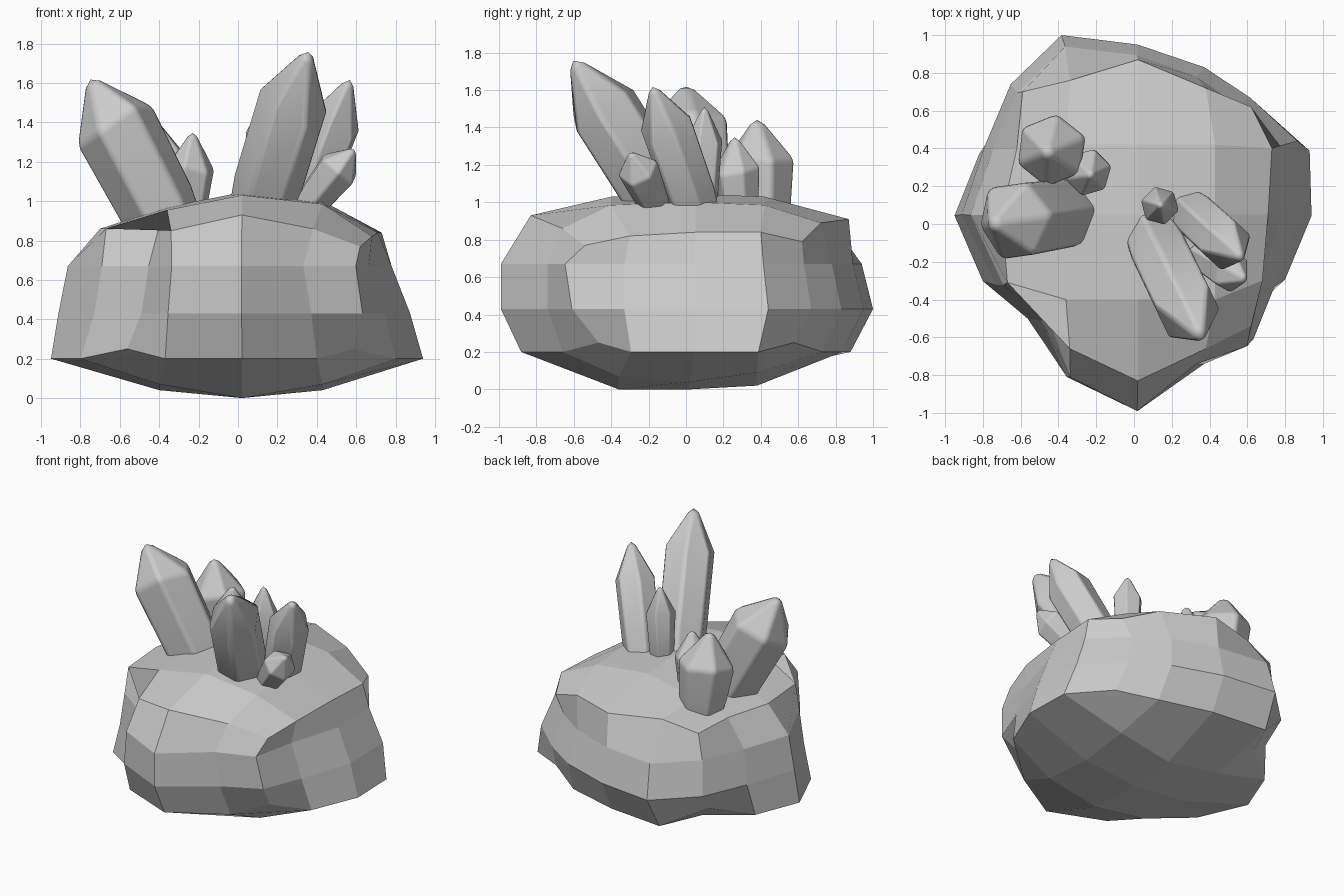
import bpy, bmesh, math
from mathutils import Vector

if "Cube" in bpy.data.objects:
    bpy.data.objects.remove(bpy.data.objects["Cube"])

# Boulder: a 4x4-per-side block; outlines run from front centre towards +x
GIRTH = [(.02, -.99), (.40, -.74), (.68, -.61), (.80, -.33), (.94, .05), (.93, .44),
         (.66, .67), (.40, .83), (.02, .95), (-.40, 1.0), (-.68, .74), (-.82, .42),
         (-.95, .05), (-.80, -.34), (-.58, -.58), (-.37, -.81)]
SHOULDER = [(.02, -.83, .93), (.38, -.66, .86), (.62, -.54, .77), (.68, -.30, .82),
            (.71, .05, .84), (.73, .40, .84), (.62, .62, .79), (.38, .72, .89),
            (.02, .87, .91), (-.34, .76, .92), (-.59, .70, .86), (-.62, .40, .87),
            (-.70, .05, .86), (-.67, -.31, .86), (-.38, -.36, .95), (-.34, -.66, .85)]
# z, x scale on left, x scale on right, y scale front, y scale back
LEVELS = [(.20, 1, 1, .89, .88), (.43, .96, .93, 1, 1), (.67, .91, .83, 1, .94)]
# Corners pulled inwards per level (outline index: factors)
CORNERS = {2: (.86, 1, 1.06), 6: (.98, 1, 1), 10: (.84, 1, 1), 13: (1, .95, .95),
           14: (.97, .88, .86)}


def ring_index(i, j):
    """Position of a border cell of the 5x5 cap in the 16-point outline."""
    if j == 0:
        return (14 + i) % 16
    if i == 4:
        return 2 + j
    if j == 4:
        return 10 - i
    return 14 - j


def finish(bm, name):
    bmesh.ops.recalc_face_normals(bm, faces=bm.faces)
    me = bpy.data.meshes.new(name)
    bm.to_mesh(me)
    bm.free()
    ob = bpy.data.objects.new(name, me)
    bpy.context.collection.objects.link(ob)
    return ob


def cap(bm, ring, xs, ys, height):
    grid = {}
    for i in range(5):
        for j in range(5):
            if i in (0, 4) or j in (0, 4):
                grid[i, j] = ring[ring_index(i, j)]
            else:
                grid[i, j] = bm.verts.new((xs[i - 1], ys[j - 1], height(i - 2, j - 2)))
    for i in range(4):
        for j in range(4):
            bm.faces.new([grid[i, j], grid[i + 1, j], grid[i + 1, j + 1], grid[i, j + 1]])


def boulder():
    bm = bmesh.new()
    rings = []
    for n, (z, left, right, front, back) in enumerate(LEVELS):
        ring = []
        for k, (x, y) in enumerate(GIRTH):
            f = CORNERS.get(k, (1, 1, 1))[n]
            lift = .05 if n == 0 and k in (2, 6, 10, 14) else 0
            ring.append(bm.verts.new((x * f * (left if x < 0 else right),
                                      y * f * (front if y < 0 else back), z + lift)))
        rings.append(ring)
    rings.append([bm.verts.new(p) for p in SHOULDER])
    for a, b in zip(rings, rings[1:]):
        for k in range(16):
            n = (k + 1) % 16
            bm.faces.new([a[k], a[n], b[n], b[k]])
    side_drop = {-1: .075, 0: 0, 1: .045}
    cap(bm, rings[-1], (-.36, .02, .43), (-.40, .05, .42),
        lambda i, j: 1.045 - side_drop[i] - .015 * abs(j))
    # underside, corners lifted a little more than the middles
    cap(bm, rings[0], (-.40, .02, .43), (-.36, .02, .38),
        lambda i, j: .04 * abs(i) + .02 * max(j, 0) + .03 * abs(i * j))
    finish(bm, "boulder")


# Crystals: six-sided pointed prisms with softened edges
def crystal(name, base, tip, r, shoulder=.7, squash=1, foot=.86):
    base, tip = Vector(base), Vector(tip)
    axis = tip - base
    q = axis.to_track_quat('Z', 'Y')
    tip = tip + axis.normalized() * .035
    bm = bmesh.new()
    rings = []
    for t, s in ((-.12, foot - .14), (.12, foot), (shoulder, 1.03)):
        ring = []
        for k in range(6):
            a = math.radians(60 * k + 30)
            # slightly slanted shoulder so the tip facets differ
            lift = .04 * math.sin(a * 2 + 1) if t == shoulder else 0
            off = q @ Vector((math.cos(a) * r * s * squash, math.sin(a) * r * s, 0))
            ring.append(bm.verts.new(base + axis * (t + lift) + off))
        rings.append(ring)
    for a, b in zip(rings, rings[1:]):
        for k in range(6):
            n = (k + 1) % 6
            bm.faces.new([a[k], a[n], b[n], b[k]])
    bm.faces.new(rings[0])
    top = bm.verts.new(tip)
    for k in range(6):
        bm.faces.new([rings[-1][k], rings[-1][(k + 1) % 6], top])
    for f in bm.faces:
        f.smooth = True
    ob = finish(bm, name)
    bev = ob.modifiers.new("soft_edges", 'BEVEL')
    bev.width = r * .12
    bev.segments = 2
    bev.harden_normals = True


boulder()
crystal("right_crystal_large", (.12, -.11, .98), (.36, -.61, 1.77), .20, .67, .85, 1.02)
crystal("right_crystal_medium", (.32, .05, .97), (.57, -.18, 1.62), .15, .66, .9, 1.0)
crystal("right_crystal_small", (.37, -.17, .99), (.58, -.29, 1.25), .11, .7)
crystal("right_crystal_upright", (.13, .09, .98), (.14, .10, 1.50), .10, .68)
crystal("left_crystal_large", (-.37, .055, .90), (-.75, .00, 1.62), .215, .70, 1, .97)
crystal("left_crystal_medium", (-.41, .40, .92), (-.46, .38, 1.44), .19, .58, 1, .9)
crystal("left_crystal_small", (-.26, .29, .93), (-.23, .26, 1.34), .125, .58)
